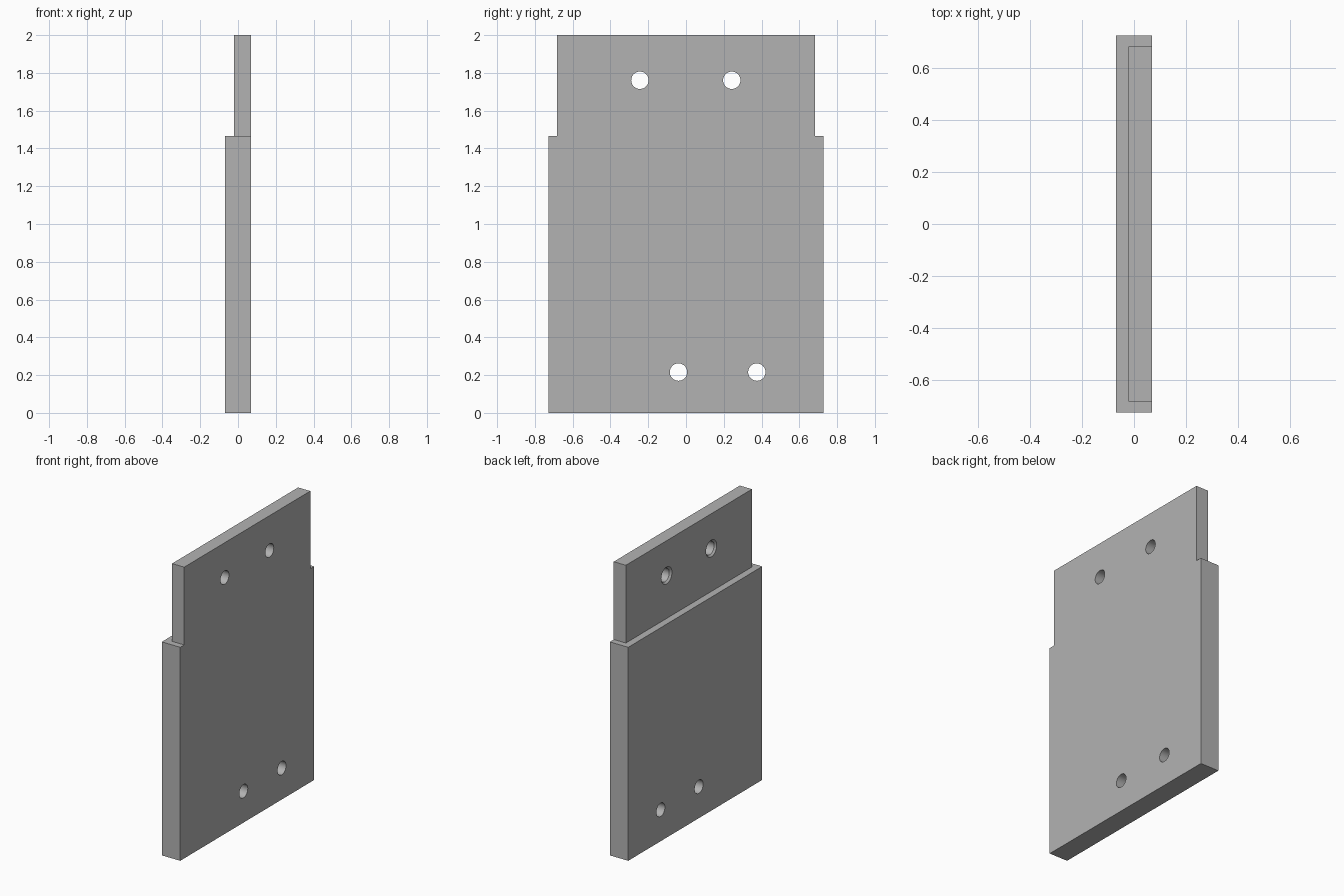
import bpy, bmesh, math
from mathutils import Matrix, Vector

cube = bpy.data.objects.get("Cube")
if cube:
    bpy.data.objects.remove(cube, do_unlink=True)

GREY = (0.45, 0.45, 0.45, 1)
grey = bpy.data.materials.new("plain grey")
grey.use_nodes = True
grey.diffuse_color = GREY
grey.node_tree.nodes["Principled BSDF"].inputs["Base Color"].default_value = GREY

HALF_T = 0.07      # half thickness of the panel
BACK_X = -0.022    # recessed face of the tongue
SHOULDER = 1.466   # height where the tongue starts
HOLE_R = 0.046


def add_box(bm, low, high):
    low, high = Vector(low), Vector(high)
    matrix = Matrix.Translation((low + high) / 2) @ Matrix.Diagonal((high - low).to_4d())
    bmesh.ops.create_cube(bm, size=1, matrix=matrix)


def add_cone(bm, x0, x1, r0, r1, y, z):
    """Round cutter along x, radius r0 at x0 and r1 at x1."""
    matrix = Matrix.Translation(((x0 + x1) / 2, y, z)) @ Matrix.Rotation(math.pi / 2, 4, "Y")
    bmesh.ops.create_cone(bm, cap_ends=True, segments=48, radius1=r0, radius2=r1,
                          depth=x1 - x0, matrix=matrix)


def make_object(name, bm):
    mesh = bpy.data.meshes.new(name)
    bm.to_mesh(mesh)
    bm.free()
    mesh.materials.append(grey)
    obj = bpy.data.objects.new(name, mesh)
    bpy.context.collection.objects.link(obj)
    return obj


def cut(target, name, bm):
    cutter = make_object(name, bm)
    cutter.hide_render = True
    cutter.hide_viewport = True
    mod = target.modifiers.new(name, "BOOLEAN")
    mod.operation = "DIFFERENCE"
    mod.solver = "EXACT"
    mod.object = cutter


# Panel blank, full size
bm = bmesh.new()
add_box(bm, (-HALF_T, -0.727, 0), (HALF_T, 0.727, 2))
panel = make_object("panel", bm)

# Rebates that leave the tongue standing: its recessed face and both ends
bm = bmesh.new()
add_box(bm, (-0.2, -1, SHOULDER), (BACK_X, 1, 2.1))
cut(panel, "face_rebate_cutter", bm)
bm = bmesh.new()
for side in (-1, 1):
    add_box(bm, (-0.2, min(side, side * 0.684), SHOULDER),
            (0.2, max(side, side * 0.684), 2.1))
cut(panel, "end_rebate_cutter", bm)

# Through holes: two in the tongue, two off-centre near the foot
bm = bmesh.new()
for y, z in ((-0.244, 1.761), (0.242, 1.761), (-0.04, 0.216), (0.375, 0.216)):
    add_cone(bm, -0.2, 0.2, HOLE_R, HOLE_R, y, z)
cut(panel, "hole_cutter", bm)

# Chamfered rims on the recessed side of the tongue holes
bm = bmesh.new()
for y in (-0.244, 0.242):
    add_cone(bm, BACK_X - 0.012, BACK_X + 0.012, 0.07, HOLE_R, y, 1.761)
cut(panel, "rim_cutter", bm)

# Smooth hole walls, crisp edges
bpy.ops.object.select_all(action="DESELECT")
bpy.context.view_layer.objects.active = panel
panel.select_set(True)
for mod in list(panel.modifiers):
    bpy.ops.object.modifier_apply(modifier=mod.name)
bpy.ops.object.shade_smooth_by_angle(angle=math.radians(30))
for obj in list(bpy.data.objects):
    if obj.name.endswith("_cutter"):
        bpy.data.objects.remove(obj, do_unlink=True)
